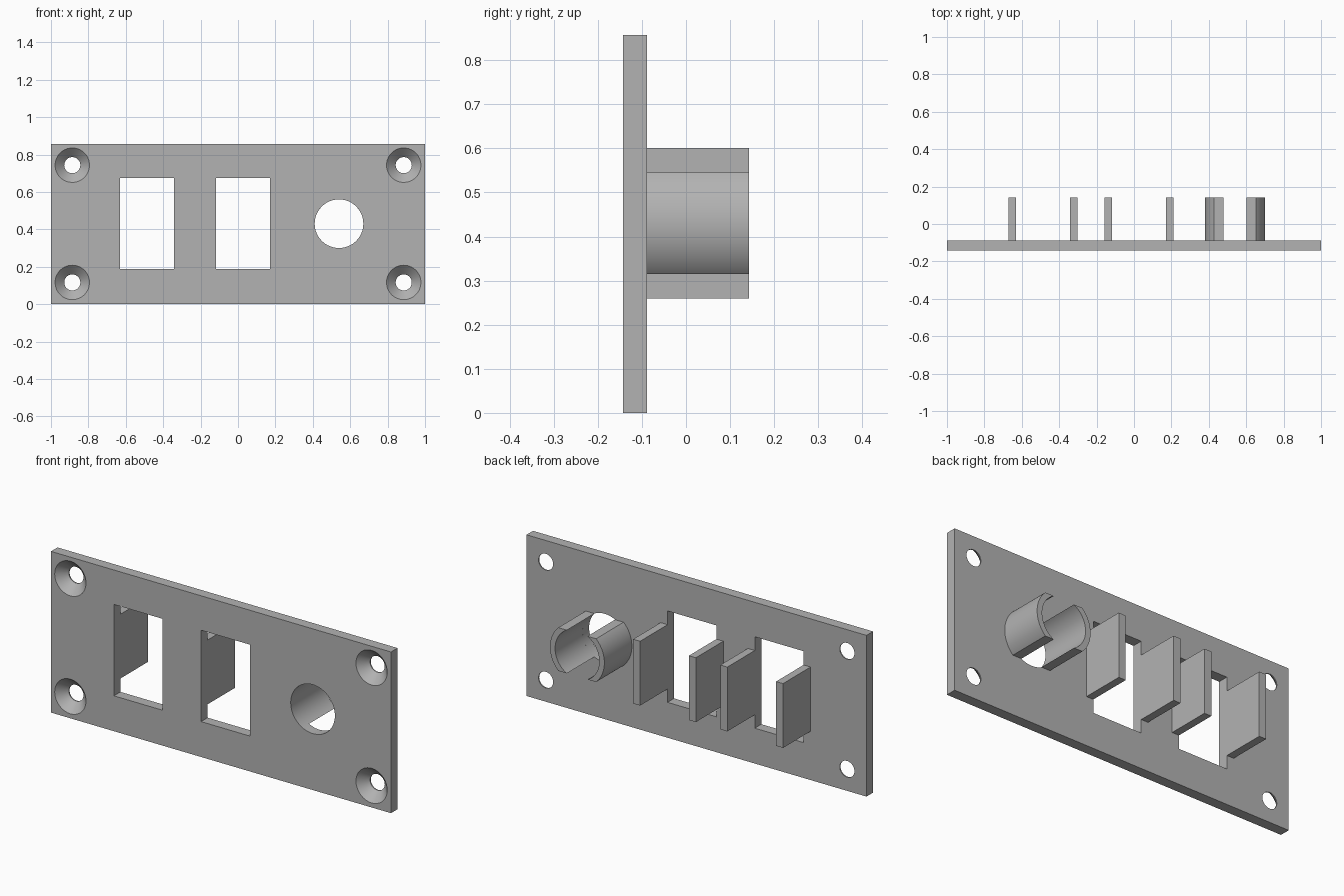
import bpy, bmesh
from math import asin, pi, sin, cos, radians

if "Cube" in bpy.data.objects:
    bpy.data.objects.remove(bpy.data.objects["Cube"])

FRONT, PLATE_BACK, BACK = -0.143, -0.088, 0.143
HEIGHT, MID = 0.857, 0.43
JACK_X, JACK_IN, JACK_OUT, JACK_CUT = 0.54, 0.13, 0.16, 0.115

grey = bpy.data.materials.new("grey_plastic")
grey.use_nodes = True
colour = (0.45, 0.45, 0.45, 1)
grey.diffuse_color = colour
grey.node_tree.nodes["Principled BSDF"].inputs["Base Color"].default_value = colour


def finish(name, bm):
    bmesh.ops.recalc_face_normals(bm, faces=bm.faces)
    mesh = bpy.data.meshes.new(name)
    bm.to_mesh(mesh)
    bm.free()
    mesh.materials.append(grey)
    obj = bpy.data.objects.new(name, mesh)
    bpy.context.collection.objects.link(obj)
    return obj


def loft(name, rings):
    """Closed solid through matching rings of points."""
    bm = bmesh.new()
    loops = [[bm.verts.new(p) for p in ring] for ring in rings]
    n = len(loops[0])
    for a, b in zip(loops, loops[1:]):
        for i in range(n):
            j = (i + 1) % n
            bm.faces.new((a[i], a[j], b[j], b[i]))
    bm.faces.new(loops[0])
    bm.faces.new(loops[-1])
    return finish(name, bm)


def box(name, x0, x1, y0, y1, z0, z1):
    outline = [(x0, z0), (x1, z0), (x1, z1), (x0, z1)]
    return loft(name, [[(x, y, z) for x, z in outline] for y in (y0, y1)])


def lathe(name, x, z, profile, n=64):
    """Solid of revolution along y from (y, radius) pairs."""
    return loft(name, [[(x + r * cos(2 * pi * i / n), y, z + r * sin(2 * pi * i / n))
                        for i in range(n)] for y, r in profile])


def smooth(obj):
    bpy.ops.object.select_all(action='DESELECT')
    obj.select_set(True)
    bpy.context.view_layer.objects.active = obj
    bpy.ops.object.shade_smooth_by_angle(angle=radians(30))


# Plate and the cutters for its openings
plate = box("face_plate", -1, 1, FRONT, PLATE_BACK, 0, HEIGHT)
windows = [(-0.63, -0.343), (-0.117, 0.17)]
cutters = [box("window_cutter", a, b, FRONT - 0.1, BACK, 0.188, 0.674) for a, b in windows]
cutters.append(lathe("jack_cutter", JACK_X, MID, [(FRONT - 0.1, JACK_IN), (BACK, JACK_IN)]))
for x in (-0.886, 0.886):
    for z in (0.116, 0.743):
        # Countersunk screw hole
        cutters.append(lathe("screw_cutter", x, z, [
            (FRONT - 0.01, 0.102), (FRONT + 0.049, 0.043), (BACK, 0.043)]))

bpy.context.view_layer.objects.active = plate
for cutter in cutters:
    mod = plate.modifiers.new("opening", 'BOOLEAN')
    mod.operation, mod.solver, mod.object = 'DIFFERENCE', 'EXACT', cutter
    bpy.ops.object.modifier_apply(modifier=mod.name)
for cutter in cutters:
    bpy.data.objects.remove(cutter)
smooth(plate)

# Clip fins beside each window
for label, (a, b) in zip(("right", "left"), windows):
    box(label + "_window_outer_fin", a - 0.041, a, PLATE_BACK, BACK, 0.259, 0.601)
    box(label + "_window_inner_fin", b, b + 0.041, PLATE_BACK, BACK, 0.259, 0.601)

# Jack collar: two tube walls cut flat above and below
STEPS = 32
for label, side in (("left", 1), ("right", -1)):
    outline = []
    for radius, direction in ((JACK_OUT, 1), (JACK_IN, -1)):
        limit = asin(JACK_CUT / radius) * direction
        for i in range(STEPS + 1):
            t = limit * (2 * i / STEPS - 1)
            outline.append((JACK_X + side * radius * cos(t), MID + radius * sin(t)))
    smooth(loft(label + "_jack_collar",
                [[(x, y, z) for x, z in outline] for y in (PLATE_BACK, BACK)]))
